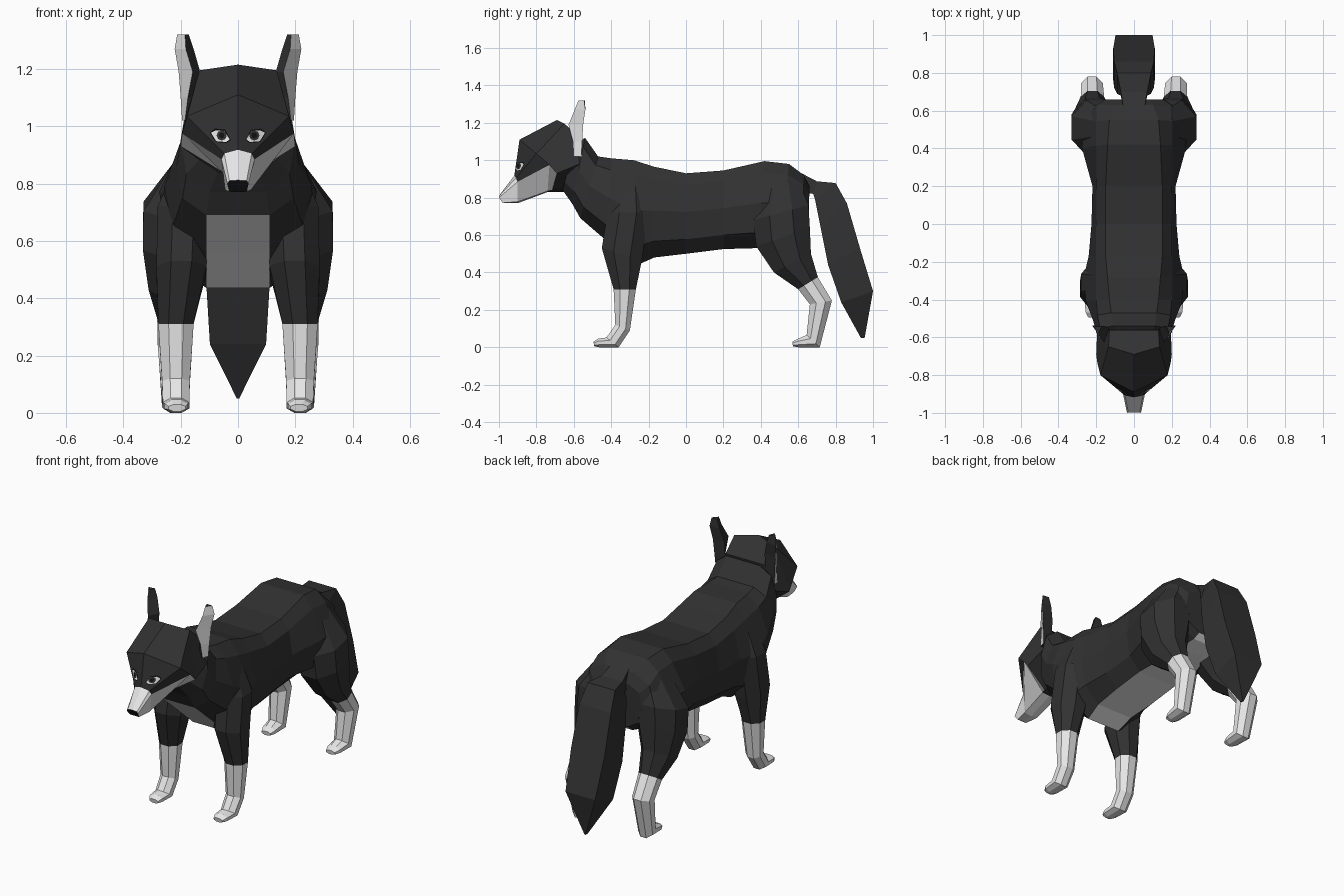
import bpy, bmesh, math
from mathutils import Vector
from mathutils.bvhtree import BVHTree

if "Cube" in bpy.data.objects:
    bpy.data.objects.remove(bpy.data.objects["Cube"])


def material(name, v):
    m = bpy.data.materials.new(name)
    m.diffuse_color = (v, v, v, 1)
    m.use_nodes = True
    m.node_tree.nodes["Principled BSDF"].inputs["Base Color"].default_value = m.diffuse_color
    return m


FUR = material("charcoal fur", 0.031)
WHITE = material("white fur", 0.83)
BLACK = material("black", 0.006)


def add_object(name, bm, mats, mirror=False):
    me = bpy.data.meshes.new(name)
    bm.to_mesh(me)
    bm.free()
    for m in mats:
        me.materials.append(m)
    ob = bpy.data.objects.new(name, me)
    bpy.context.collection.objects.link(ob)
    if mirror:
        mod = ob.modifiers.new("mirror", 'MIRROR')
        mod.use_mirror_merge = False
    return ob


def loft(name, rings, mats, rule=lambda seg, side: 0, end_mat=0, mirror=False):
    """Skin closed rings; rule(segment, side) gives the material index."""
    bm = bmesh.new()
    vs = [[bm.verts.new(p) for p in r] for r in rings]
    n = len(rings[0])
    for s in range(len(rings) - 1):
        for k in range(n):
            j = (k + 1) % n
            f = bm.faces.new((vs[s][k], vs[s][j], vs[s + 1][j], vs[s + 1][k]))
            f.material_index = rule(s, k)
    bm.faces.new(vs[0])
    bm.faces.new(vs[-1]).material_index = end_mat
    bmesh.ops.recalc_face_normals(bm, faces=bm.faces)
    return add_object(name, bm, mats, mirror)


def symmetric(half):
    """Close a half section by mirroring it across x = 0."""
    return half + [(-x, y, z) for x, y, z in reversed(half) if x > 0]


def limb_ring(y0, z0, y1, z1, x0, x1, sides=8):
    """Flat-sided ring spanning a front point, a back point and an x range."""
    pts = []
    for k in range(sides):
        a = math.pi * (2 * k + 1) / sides
        u = math.cos(a) / math.cos(math.pi / sides)
        w = math.sin(a) / math.cos(math.pi / sides)
        t = (1 + u) / 2
        pts.append(((x0 + x1) / 2 + w * (x1 - x0) / 2,
                    y0 + (y1 - y0) * t, z0 + (z1 - z0) * t))
    return pts


# Body: (y top, y bottom, z top, z bottom, half widths at top, side, belly)
body = [
    (-.60, -.66, 1.08, .84, .08, .15, .07),
    (-.54, -.61, 1.12, .77, .11, .20, .10),
    (-.47, -.565, 1.02, .69, .12, .215, .11),
    (-.40, -.42, 1.01, .565, .13, .255, .11),
    (-.28, -.27, 1.00, .435, .14, .265, .11),
    (-.17, -.17, .965, .48, .15, .24, .12),
    (0, 0, .93, .50, .15, .225, .13),
    (.2, .2, .945, .525, .15, .22, .13),
    (.42, .38, .995, .53, .14, .275, .12),
    (.55, .52, .98, .55, .13, .275, .10),
    (.63, .62, .92, .57, .10, .22, .08),
    (.66, .655, .86, .60, .08, .17, .07),
]


def body_ring(yt, yb, zt, zb, xt, xs, xb):
    return symmetric([(x, yt + (yb - yt) * t, zt + (zb - zt) * t) for x, t in
                      ((xt, 0), (min(xs * .9, .2), .14), (xs, .48), (xs * .9, .82), (xb, 1))])


loft("body", [body_ring(*r) for r in body], [FUR, WHITE],
     lambda s, k: int(k == 4 and 2 <= s <= 10))

# Head: half sections from crown line to chin line, back to front
head_halves = [
    [(0, -.56, 1.12), (.13, -.56, 1.12), (.195, -.57, .98), (.09, -.60, .85), (0, -.60, .83)],
    [(0, -.69, 1.215), (.135, -.65, 1.195), (.20, -.69, .93), (.055, -.715, .84), (0, -.715, .83)],
    [(0, -.89, 1.11), (.178, -.80, 1.035), (.195, -.73, .975), (.05, -.74, .835), (0, -.74, .83)],
    [(0, -.918, .918), (.048, -.908, .905), (.058, -.90, .885), (.045, -.90, .778), (0, -.90, .77)],
    [(0, -.998, .812), (.03, -.998, .81), (.037, -1.0, .80), (.03, -.98, .772), (0, -.975, .77)],
]
head = loft("head", [symmetric(h) for h in head_halves], [FUR, WHITE, BLACK],
            lambda s, k: int(s == 3 or (s == 2 and 2 <= k <= 5) or (s == 1 and k in (2, 5))),
            end_mat=2)

# Eyes: thin plates projected on to the face
bm = bmesh.new()
bm.from_mesh(head.data)
bmesh.ops.triangulate(bm, faces=bm.faces)
face_tree = BVHTree.FromBMesh(bm)
bm.free()


def face_plate(name, outline, lift, mat):
    bm = bmesh.new()
    cx = sum(p[0] for p in outline) / len(outline)
    cz = sum(p[1] for p in outline) / len(outline)
    vs = []
    for x, z in outline + [(cx, cz)]:
        hit = face_tree.ray_cast(Vector((x, -2, z)), Vector((0, 1, 0)))[0]
        vs.append(bm.verts.new((x, (hit.y if hit else -.88) - lift, z)))
    n = len(outline)
    for k in range(n):
        bm.faces.new((vs[k], vs[(k + 1) % n], vs[n]))
    bm.normal_update()
    if sum(f.normal.y for f in bm.faces) > 0:
        bmesh.ops.reverse_faces(bm, faces=bm.faces)
    add_object(name, bm, [mat], True)


def disc(r):
    return [(.057 + r * math.cos(a * math.pi / 4), .968 + r * math.sin(a * math.pi / 4))
            for a in range(8)]


face_plate("eye_rim", [(.025, .952), (.04, .942), (.078, .945), (.098, .978),
                       (.08, .992), (.045, .988)], .002, BLACK)
face_plate("eye_white", [(.029, .954), (.042, .945), (.076, .948), (.094, .977),
                         (.077, .986), (.047, .983)], .004, WHITE)
face_plate("eye_iris", disc(.018), .006, FUR)
face_plate("eye_pupil", disc(.010), .008, BLACK)

# Ears: triangular sections (front edge, outer edge, inner back edge)
ear = [
    (1.02, (.185, -.60), (.195, -.56), (.14, -.57)),
    (1.10, (.175, -.605), (.20, -.555), (.135, -.56)),
    (1.19, (.158, -.628), (.207, -.55), (.132, -.555)),
    (1.27, (.182, -.595), (.221, -.538), (.155, -.54)),
    (1.32, (.185, -.575), (.212, -.545), (.172, -.54)),
]
loft("ear", [[(x, y, z) for x, y in pts] for z, *pts in ear], [FUR, WHITE],
     lambda s, k: int(k == 0), mirror=True)

# Front legs: upper leg, white sock and paw in one sweep
front_leg = [
    (-.39, .86, -.22, .86, .10, .22),
    (-.42, .72, -.20, .72, .10, .28),
    (-.45, .53, -.235, .47, .11, .285),
    (-.387, .31, -.268, .31, .155, .278),
    (-.378, .12, -.30, .09, .168, .265),
    (-.425, .052, -.36, 0, .17, .262),
    (-.47, .046, -.465, 0, .174, .256),
    (-.495, .03, -.49, .005, .184, .242),
]
loft("front_leg", [limb_ring(*r) for r in front_leg], [FUR, WHITE],
     lambda s, k: int(s >= 3), end_mat=1, mirror=True)

# Hind legs: thigh, hock and paw
hind_leg = [
    (.41, .92, .60, .90, .08, .20),
    (.36, .68, .655, .76, .06, .33),
    (.375, .54, .662, .64, .08, .332),
    (.47, .40, .668, .50, .13, .312),
    (.60, .31, .705, .375, .158, .282),
    (.662, .23, .78, .25, .165, .28),
    (.645, .065, .715, 0, .17, .265),
    (.60, .046, .60, 0, .174, .256),
    (.568, .03, .572, .005, .184, .242),
]
loft("hind_leg", [limb_ring(*r) for r in hind_leg], [FUR, WHITE],
     lambda s, k: int(s >= 4), end_mat=1, mirror=True)

# Tail: drooping brush
tail = [
    (.57, .84, .58, .95, -.05, .05),
    (.68, .82, .70, .887, -.07, .07),
    (.69, .79, .80, .878, -.09, .09),
    (.72, .64, .86, .77, -.105, .105),
    (.76, .44, .93, .53, -.11, .11),
    (.83, .24, 1.0, .30, -.098, .098),
    (.935, .05, .955, .05, -.004, .004),
]
loft("tail", [limb_ring(*r, sides=4) for r in tail], [FUR])
